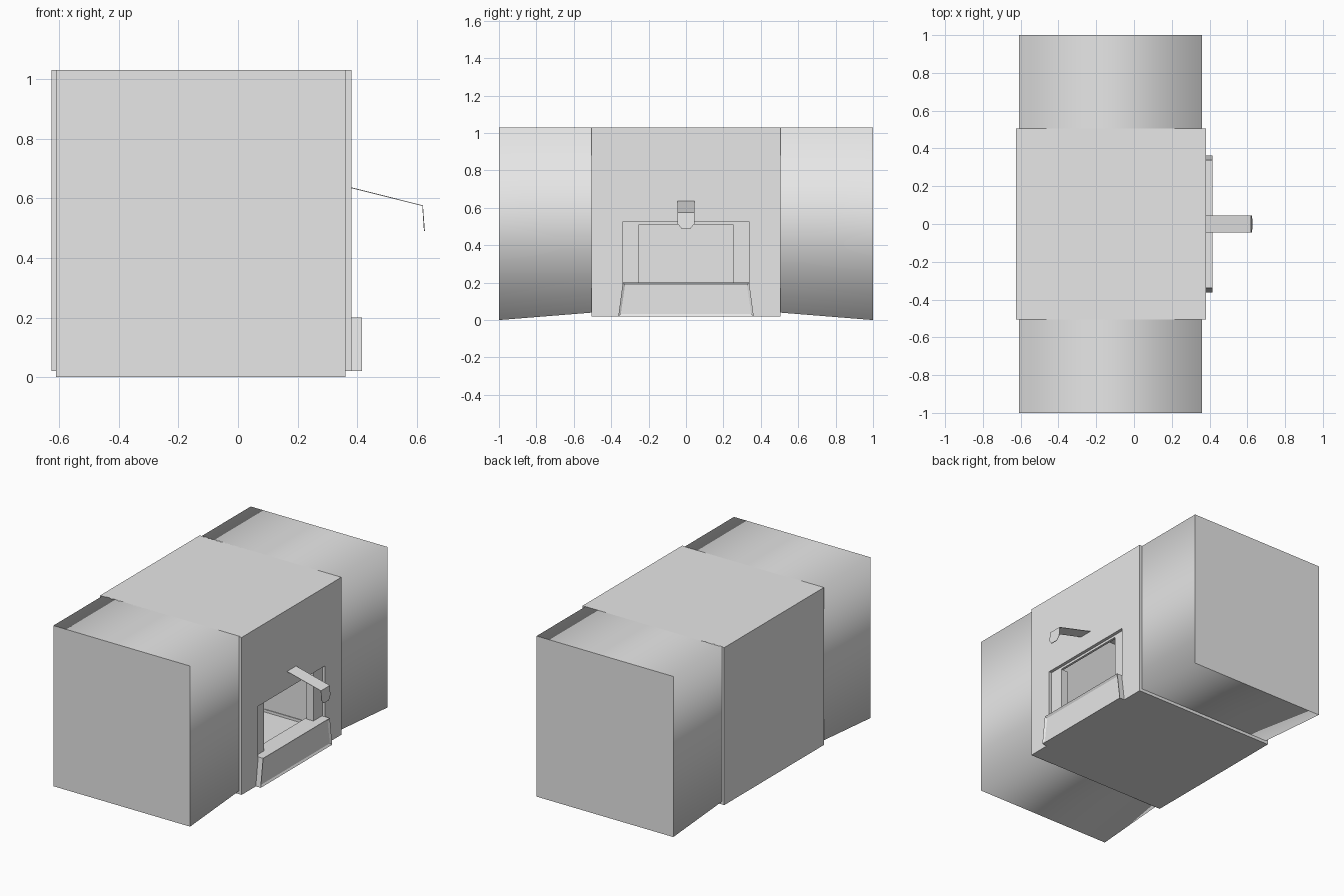
import bpy, bmesh

if "Cube" in bpy.data.objects:
    bpy.data.objects.remove(bpy.data.objects["Cube"])

grey = bpy.data.materials.new("light_grey")
grey.diffuse_color = (0.8, 0.8, 0.8, 1)
grey.use_nodes = True
grey.node_tree.nodes["Principled BSDF"].inputs["Base Color"].default_value = grey.diffuse_color


def finish(name, bm):
    bmesh.ops.recalc_face_normals(bm, faces=bm.faces)
    mesh = bpy.data.meshes.new(name)
    bm.to_mesh(mesh)
    bm.free()
    mesh.materials.append(grey)
    obj = bpy.data.objects.new(name, mesh)
    bpy.context.collection.objects.link(obj)
    return obj


def ring(bm, x, y0, y1, z0, z1):
    """Rectangle of vertices in the plane of constant x."""
    return [bm.verts.new((x, y, z)) for y, z in
            ((-y0, z0), (y0, z0), (y1, z1), (-y1, z1))]


def bridge(bm, a, b, skip=()):
    for i in range(4):
        if i not in skip:
            j = (i + 1) % 4
            bm.faces.new((a[i], a[j], b[j], b[i]))


def prism(name, x0, x1, y0, y1, z0, z1, cy=0.0, inset=0):
    """Box along x, optionally tapered in y and with a recessed front panel."""
    bm = bmesh.new()
    a = ring(bm, x0, y0, y1, z0, z1)
    b = ring(bm, x1, y0, y1, z0, z1)
    bridge(bm, a, b)
    bm.faces.new(a)
    front = bm.faces.new(b)
    bmesh.ops.translate(bm, verts=bm.verts, vec=(0, cy, 0))
    bmesh.ops.recalc_face_normals(bm, faces=bm.faces)
    if inset:
        bmesh.ops.inset_individual(bm, faces=[front], thickness=inset, depth=-0.008)
    return finish(name, bm)


# Central cabin: thin shell with a window opening and stepped frame
bm = bmesh.new()
back = ring(bm, -0.625, 0.505, 0.505, 0.02, 1.03)
front = ring(bm, 0.38, 0.505, 0.505, 0.02, 1.03)
hole = ring(bm, 0.38, 0.34, 0.34, 0.19, 0.525)
step = ring(bm, 0.36, 0.34, 0.34, 0.19, 0.525)
frame = ring(bm, 0.36, 0.32, 0.32, 0.19, 0.51)
inner = ring(bm, 0.345, 0.32, 0.32, 0.19, 0.51)
bm.faces.new(back)
bridge(bm, back, front)
bridge(bm, front, hole)
bridge(bm, hole, step)
bridge(bm, step, frame, skip=(0,))
bridge(bm, frame, inner, skip=(0,))
finish("central_cabin", bm)

# Side sections: soft-shaded long faces, sloping underside, flat end cap
for side, name in ((-1, "front_section"), (1, "rear_section")):
    bm = bmesh.new()
    loops = []
    for y, z in ((0.5, 0.04), (1.0, 0.005)):
        loops.append([bm.verts.new((px, side * y, pz)) for px, pz in
                      ((-0.61, z), (0.36, z), (0.36, 1.03), (-0.61, 1.03))])
    bridge(bm, *loops)
    for f in bm.faces:
        f.smooth = True
    bm.faces.new(loops[1])
    bmesh.ops.translate(bm, verts=loops[1][:2], vec=(0, 0, -0.005))
    finish(name, bm)

# Counter below the window, with recessed panel, and the sill behind it
prism("counter", 0.38, 0.415, 0.362, 0.338, 0.02, 0.2, inset=0.018)
prism("window_sill", 0.30, 0.38, 0.335, 0.335, 0.03, 0.2)

# Window posts
for side in (-1, 1):
    prism("window_post", 0.31, 0.36, 0.035, 0.035, 0.2, 0.51, cy=side * 0.285)

# Small awning: sloped sheet with a hanging tapered flap
bm = bmesh.new()
rows = [[bm.verts.new((x, s * w, z)) for s in (-1, 1)] for x, z, w in
        ((0.38, 0.635, 0.045), (0.619, 0.575, 0.045),
         (0.623, 0.515, 0.045), (0.625, 0.49, 0.025))]
for a, b in zip(rows, rows[1:]):
    bm.faces.new((a[0], b[0], b[1], a[1]))
awning = finish("awning", bm)
thick = awning.modifiers.new("thickness", 'SOLIDIFY')
thick.thickness = 0.003
thick.offset = 0
